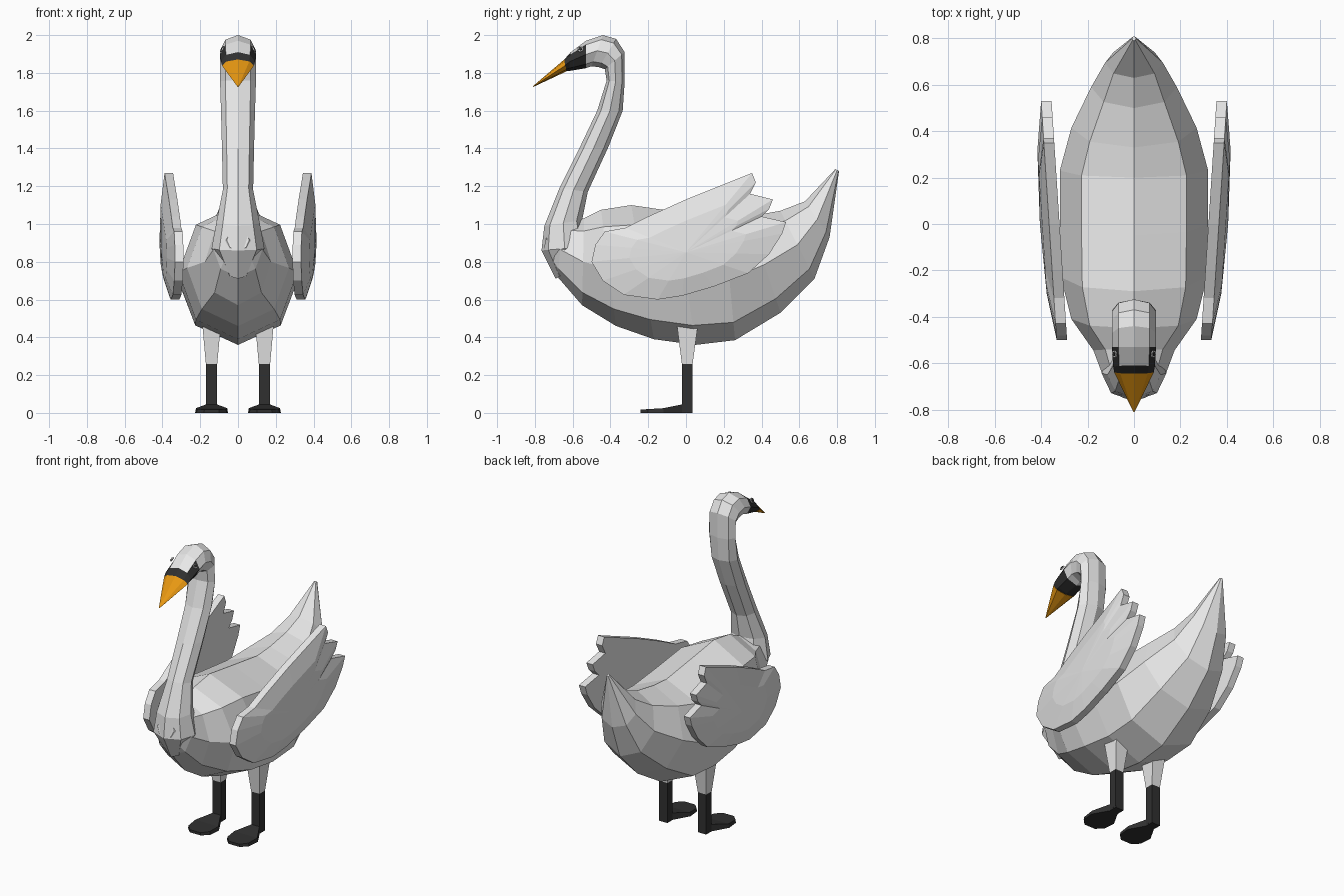
import bpy, bmesh
from math import sin, cos, pi
from mathutils import Vector

cube = bpy.data.objects.get("Cube")
if cube:
    bpy.data.objects.remove(cube, do_unlink=True)


def material(name, colour):
    m = bpy.data.materials.new(name)
    m.use_nodes = True
    m.diffuse_color = colour
    bsdf = m.node_tree.nodes["Principled BSDF"]
    bsdf.inputs["Base Color"].default_value = colour
    bsdf.inputs["Roughness"].default_value = 0.8
    return m


WHITE = material("feather white", (0.8, 0.8, 0.8, 1))
DARK = material("charcoal", (0.03, 0.03, 0.03, 1))
ORANGE = material("beak orange", (0.8, 0.31, 0.006, 1))


def finish(name, bm, *mats):
    bmesh.ops.recalc_face_normals(bm, faces=bm.faces)
    mesh = bpy.data.meshes.new(name)
    bm.to_mesh(mesh)
    bm.free()
    for m in mats:
        mesh.materials.append(m)
    obj = bpy.data.objects.new(name, mesh)
    bpy.context.collection.objects.link(obj)
    return obj


def bridge(bm, a, b):
    n = len(a)
    return [bm.faces.new((a[k], a[(k + 1) % n], b[(k + 1) % n], b[k])) for k in range(n)]


def loft(name, sections, mats, rule=None, sides=8):
    """Skin elliptical rings; each section is (low y, low z, high y, high z, half width)."""
    bm = bmesh.new()
    rings = []
    for ly, lz, hy, hz, w in sections:
        low, high = Vector((0, ly, lz)), Vector((0, hy, hz))
        mid, half = (low + high) / 2, (high - low) / 2
        angles = [2 * pi * k / sides for k in range(sides)]
        rings.append([bm.verts.new(mid + half * cos(a) + Vector((w * sin(a), 0, 0)))
                      for a in angles])
    for s in range(len(rings) - 1):
        for k, f in enumerate(bridge(bm, rings[s], rings[s + 1])):
            f.material_index = rule(s, k) if rule else 0
    bm.faces.new(rings[0])
    bm.faces.new(rings[-1])
    return finish(name, bm, *mats)


# Body with the upswept pointed tail
loft("body", [
    (-0.755, 0.86, -0.73, 0.97, 0.06),
    (-0.68, 0.72, -0.65, 1.01, 0.13),
    (-0.55, 0.57, -0.54, 1.03, 0.175),
    (-0.37, 0.46, -0.45, 1.075, 0.27),
    (-0.17, 0.39, -0.29, 1.10, 0.315),
    (0.05, 0.36, -0.05, 1.065, 0.32),
    (0.26, 0.385, 0.20, 1.03, 0.32),
    (0.50, 0.53, 0.33, 1.04, 0.27),
    (0.68, 0.71, 0.50, 1.07, 0.185),
    (0.76, 0.93, 0.63, 1.12, 0.125),
    (0.81, 1.28, 0.79, 1.29, 0.008)], [WHITE])


# Neck and head, with a dark mask around the face
def mask(s, k):
    return 1 if s == 11 or (s == 10 and k not in (0, 7)) else 0


loft("neck_and_head", [
    (-0.69, 0.71, -0.55, 0.80, 0.06),
    (-0.765, 0.86, -0.52, 0.88, 0.14),
    (-0.75, 0.99, -0.55, 1.02, 0.115),
    (-0.67, 1.19, -0.52, 1.17, 0.08),
    (-0.565, 1.40, -0.41, 1.41, 0.085),
    (-0.47, 1.60, -0.335, 1.60, 0.09),
    (-0.42, 1.76, -0.325, 1.75, 0.095),
    (-0.43, 1.82, -0.325, 1.91, 0.095),
    (-0.46, 1.83, -0.37, 1.98, 0.095),
    (-0.50, 1.835, -0.44, 2.0, 0.095),
    (-0.53, 1.825, -0.53, 1.97, 0.095),
    (-0.62, 1.81, -0.61, 1.91, 0.09),
    (-0.635, 1.81, -0.645, 1.87, 0.085)], [WHITE, DARK], mask)

loft("beak", [
    (-0.633, 1.808, -0.643, 1.872, 0.086),
    (-0.81, 1.725, -0.81, 1.73, 0.003)], [ORANGE])


# Wing: flat inner side, thick rim, domed outer side and three feather tips
OUTLINE = [(-0.50, 0.80), (-0.48, 0.89), (-0.43, 0.96), (-0.32, 0.98), (-0.20, 1.04),
           (0.0, 1.13), (0.35, 1.27), (0.37, 1.22), (0.34, 1.16), (0.46, 1.13),
           (0.44, 1.08), (0.40, 1.04), (0.53, 1.01), (0.51, 0.95), (0.44, 0.84),
           (0.33, 0.74), (0.15, 0.67), (-0.02, 0.62), (-0.15, 0.60), (-0.33, 0.625),
           (-0.44, 0.70)]


def wing(name, side):
    bm = bmesh.new()
    cy, cz = 0.0, 0.85

    def ring(scale, lift):
        pts = [(cy + (y - cy) * scale, cz + (z - cz) * scale) for y, z in OUTLINE]
        return [bm.verts.new((side * (0.321 + 0.065 * y + lift), y, z)) for y, z in pts]

    rings = [ring(1, 0), ring(1, 0.045), ring(0.6, 0.075)]
    bm.faces.new(rings[0])
    bridge(bm, rings[0], rings[1])
    bridge(bm, rings[1], rings[2])
    hub = bm.verts.new((side * 0.406, cy, cz))
    for a, b in zip(rings[2], rings[2][1:] + rings[2][:1]):
        bm.faces.new((a, b, hub))
    finish(name, bm, WHITE)


def column(name, x, low, high, mat):
    """Tapered four-sided post between two (z, half width, back y, front y) levels."""
    bm = bmesh.new()
    rings = [[bm.verts.new((x + dx, y, z)) for dx, y in
              ((-w, front), (w, front), (w, back), (-w, back))]
             for z, w, back, front in (low, high)]
    bridge(bm, *rings)
    for r in rings:
        bm.faces.new(r)
    finish(name, bm, mat)


def foot(name, x):
    half = [(0.03, 0.035), (0.03, -0.02), (0.087, -0.12), (0.08, -0.20), (0.04, -0.24)]
    outline = half + [(-dx, y) for dx, y in reversed(half)]
    bm = bmesh.new()
    sole = [bm.verts.new((x + dx, y, 0)) for dx, y in outline]
    top = [bm.verts.new((x + dx * 0.95, y, 0.045 if y > -0.05 else 0.032 + 0.06 * y))
           for dx, y in outline]
    bridge(bm, sole, top)
    bm.faces.new(sole)
    bm.faces.new(top)
    bmesh.ops.triangulate(bm, faces=[f for f in bm.faces if len(f.verts) > 4])
    finish(name, bm, DARK)


def disc(name, side, radius, lift, mat):
    # Thin plate lying on the sloping upper cheek
    normal = Vector((side * 0.87, -0.1, 0.48)).normalized()
    bm = bmesh.new()
    bmesh.ops.create_cone(bm, cap_ends=True, segments=6, radius1=radius,
                          radius2=radius, depth=0.006)
    bm.transform(normal.to_track_quat('Z', 'Y').to_matrix().to_4x4())
    bmesh.ops.translate(bm, verts=bm.verts,
                        vec=Vector((side * 0.0815, -0.56, 1.925)) + normal * lift)
    finish(name, bm, mat)


for label, side in (("left", 1), ("right", -1)):
    x = side * 0.14
    wing(label + "_wing", side)
    column(label + "_thigh", x, (0.26, 0.03, 0.035, -0.022), (0.48, 0.05, 0.065, -0.05), WHITE)
    column(label + "_shank", x, (0.01, 0.03, 0.035, -0.02), (0.26, 0.03, 0.035, -0.02), DARK)
    foot(label + "_foot", x)
    disc(label + "_eye_rim", side, 0.017, 0.002, WHITE)
    disc(label + "_eye", side, 0.011, 0.005, DARK)
